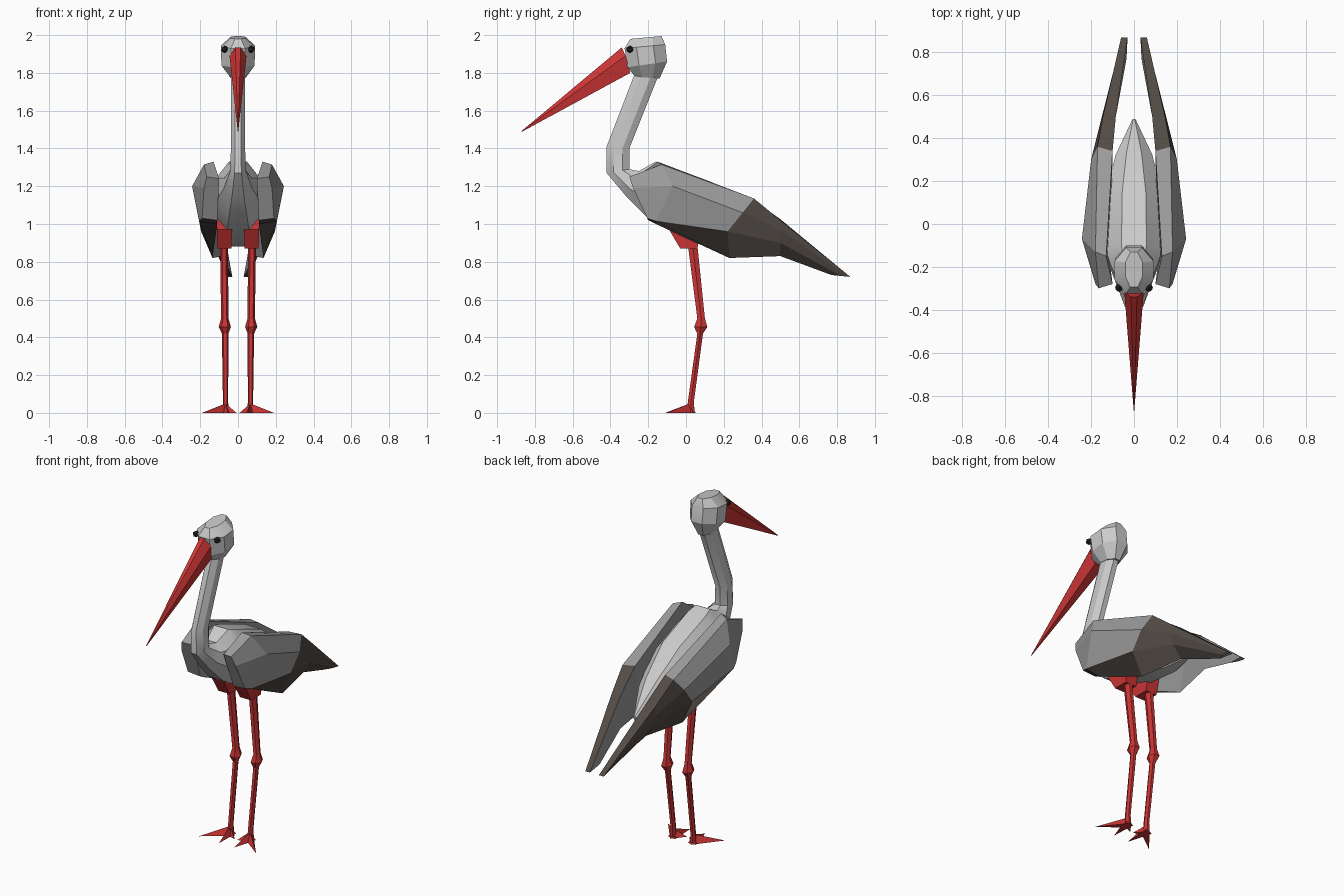
import bpy, bmesh, math
from mathutils import Vector

if "Cube" in bpy.data.objects:
    bpy.data.objects.remove(bpy.data.objects["Cube"])


def material(name, rgb):
    m = bpy.data.materials.new(name)
    m.diffuse_color = (*rgb, 1)
    m.use_nodes = True
    m.node_tree.nodes["Principled BSDF"].inputs["Base Color"].default_value = m.diffuse_color
    return m


RED = material("red", (0.60, 0.035, 0.035))
DARK = material("dark_feather", (0.085, 0.07, 0.06))
BLACK = material("eye_black", (0.02, 0.02, 0.02))
GREY = material("grey", (0.33, 0.33, 0.33))


def loft(name, rings, mats=(), smooth=None, pick=None, mirror=False):
    """Skin a list of equal-length rings; pick(ring, side) gives the material slot."""
    bm = bmesh.new()
    vs = [[bm.verts.new(p) for p in r] for r in rings]
    n = len(vs[0])
    for i in range(len(vs) - 1):
        for j in range(n):
            k = (j + 1) % n
            f = bm.faces.new((vs[i][j], vs[i][k], vs[i + 1][k], vs[i + 1][j]))
            f.material_index = pick(i, j) if pick else 0
    bm.faces.new(vs[0][::-1])
    bm.faces.new(vs[-1])
    bmesh.ops.recalc_face_normals(bm, faces=bm.faces)
    return finish(name, bm, mats, smooth, mirror)


def finish(name, bm, mats, smooth=None, mirror=False):
    me = bpy.data.meshes.new(name)
    bm.to_mesh(me)
    bm.free()
    for m in mats:
        me.materials.append(m)
    if smooth:
        me.shade_smooth()
        me.set_sharp_from_angle(angle=math.radians(smooth))
    ob = bpy.data.objects.new(name, me)
    bpy.context.collection.objects.link(ob)
    if mirror:
        ob.modifiers.new("mirror", 'MIRROR').use_mirror_merge = False
    return ob


def ring(low, high, hw, n=8, x=0):
    """Ring spanning two (y, z) profile points with half width hw."""
    a, b = Vector((0, *low)), Vector((0, *high))
    c, h, s = (a + b) / 2, (b - a) / 2, 1 / math.cos(math.pi / n)
    out = []
    for i in range(n):
        t = (i + 0.5) * math.tau / n
        p = c + h * math.cos(t) * s
        out.append((x + hw * s * math.sin(t), p.y, p.z))
    return out


# Body and neck, from tail tip to skull
loft("body_and_neck", [ring(*r) for r in [
    ((0.48, 0.89), (0.49, 0.92), 0.008),
    ((0.31, 0.88), (0.33, 1.08), 0.085),
    ((0.08, 0.92), (0.14, 1.22), 0.135),
    ((-0.09, 0.97), (-0.10, 1.31), 0.14),
    ((-0.21, 1.04), (-0.16, 1.33), 0.115),
    ((-0.32, 1.15), (-0.25, 1.28), 0.075),
    ((-0.42, 1.27), (-0.30, 1.29), 0.043),
    ((-0.42, 1.41), (-0.30, 1.40), 0.037),
    ((-0.27, 1.80), (-0.14, 1.80), 0.038)]], smooth=32)

# Head
loft("head", [ring(*r) for r in [
    ((-0.27, 1.78), (-0.14, 1.77), 0.04),
    ((-0.31, 1.83), (-0.10, 1.86), 0.088),
    ((-0.325, 1.93), (-0.11, 1.95), 0.09),
    ((-0.295, 1.98), (-0.13, 1.995), 0.04)]], smooth=25)

# Beak
base = [(0.014, -0.34, 1.935), (0.045, -0.32, 1.89), (0.03, -0.295, 1.80),
        (-0.03, -0.295, 1.80), (-0.045, -0.32, 1.89), (-0.014, -0.34, 1.935)]
tip = Vector((0, -0.87, 1.49))
loft("beak", [base, [tip + (Vector(p) - Vector((0, -0.32, 1.87))) * 0.03 for p in base]], [RED])

# Eyes
for s in (-1, 1):
    bpy.ops.mesh.primitive_ico_sphere_add(subdivisions=1, radius=0.02,
                                          location=(s * 0.07, -0.297, 1.925))
    bpy.context.object.name = "eye"
    bpy.context.object.data.materials.append(BLACK)

# Folded wings: rings run top inner, top outer, mid outer, low outer, bottom inner
wing = [
    [(.10, -.28, 1.24), (.165, -.30, 1.25), (.18, -.28, 1.19), (.19, -.205, 1.03), (.11, -.20, 1.02)],
    [(.13, -.15, 1.33), (.18, -.13, 1.315), (.243, -.07, 1.20), (.205, -.16, 1.015), (.11, -.16, 1.0)],
    [(.10, .34, 1.14), (.17, .36, 1.135), (.20, .30, 1.06), (.195, .22, .96), (.135, .23, .82)],
    [(.085, .50, 1.025), (.145, .50, 1.02), (.15, .50, .97), (.14, .50, .90), (.085, .50, .83)],
    [(.03, .87, .72), (.06, .87, .72), (.06, .855, .722), (.055, .82, .725), (.035, .77, .73)]]
loft("wing", wing, [GREY, DARK], mirror=True,
     pick=lambda i, j: int(j == 3 or (i >= 2 and j != 4)))

# Thighs
loft("thigh", [ring((a, z), (b, z), w, 4, 0.072) for a, b, z, w in [
    (-0.03, 0.06, 0.87, 0.037), (-0.09, 0.08, 0.97, 0.04), (-0.08, 0.06, 1.07, 0.035)]],
    [RED], mirror=True)

# Legs with knee bulge
loft("leg", [ring((a, z), (b, z), w, 6, x) for a, b, z, w, x in [
    (0.005, 0.045, 0.01, 0.014, 0.066), (0.01, 0.042, 0.06, 0.012, 0.066),
    (0.06, 0.09, 0.42, 0.015, 0.068), (0.043, 0.113, 0.455, 0.028, 0.07),
    (0.06, 0.10, 0.50, 0.017, 0.07), (0.01, 0.06, 0.89, 0.018, 0.074)]],
    [RED], smooth=30, mirror=True)

# Feet: three pointed toes each
for label, tx, ty in [("outer", 0.19, -0.10), ("middle", 0.05, -0.11), ("inner", 0.008, -0.02)]:
    root, end = Vector((0.066, 0.02, 0)), Vector((tx, ty, 0))
    d = (end - root).normalized()
    side = Vector((-d.y, d.x, 0)) * 0.025
    back = root - d * 0.02
    bm = bmesh.new()
    for p in (back - side, back + side, root + Vector((0, 0, 0.05)), end):
        bm.verts.new(p)
    bmesh.ops.convex_hull(bm, input=bm.verts)
    bmesh.ops.recalc_face_normals(bm, faces=bm.faces)
    finish(label + "_toe", bm, [RED], mirror=True)
